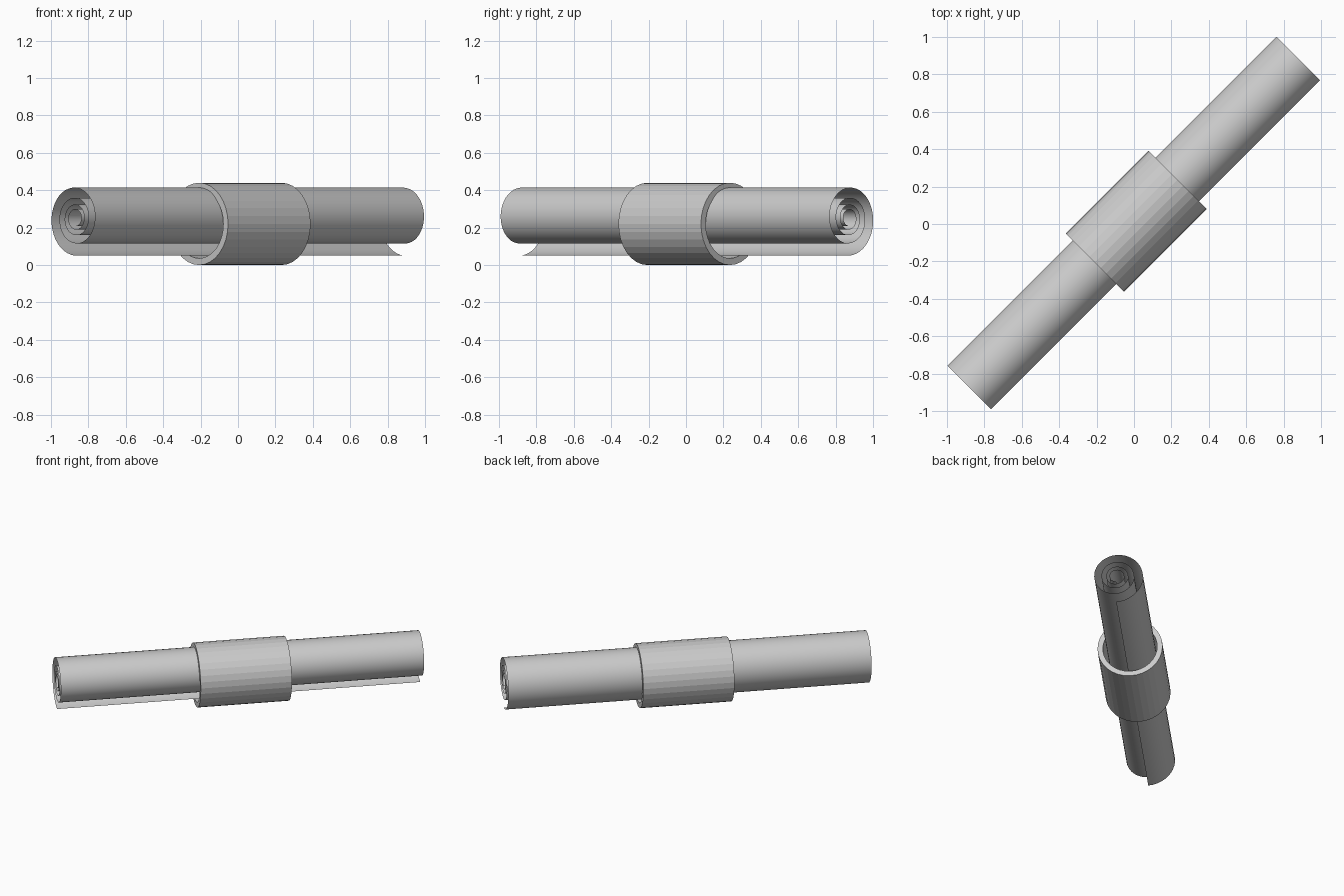
import bpy, math

if "Cube" in bpy.data.objects:
    bpy.data.objects.remove(bpy.data.objects["Cube"])

# single neutral grey for the whole model
grey = bpy.data.materials.new("paper grey")
grey.diffuse_color = (0.6, 0.6, 0.6, 1)
grey.use_nodes = True
grey.node_tree.nodes["Principled BSDF"].inputs["Base Color"].default_value = grey.diffuse_color


def sweep(name, loops, closed, smooth):
    """Skin consecutive point rows; rows run along x, turned 45 degrees about z."""
    n = len(loops[0])
    verts = [p for row in loops for p in row]
    faces = []
    pairs = len(loops) if closed else len(loops) - 1
    for a in range(pairs):
        b = (a + 1) % len(loops)
        for i in range(n - 1):
            faces.append((a * n + i, b * n + i, b * n + i + 1, a * n + i + 1))
    mesh = bpy.data.meshes.new(name)
    mesh.from_pydata(verts, [], faces)
    mesh.materials.append(grey)
    mesh.polygons.foreach_set("use_smooth", [smooth] * len(faces))
    mesh.update()
    ob = bpy.data.objects.new(name, mesh)
    ob.rotation_euler.z = math.radians(45)
    bpy.context.collection.objects.link(ob)
    return ob


# rolled sheet: thin spiral that tightens by a fixed ratio each turn,
# with its loose edge hanging at the bottom
TURNS, STEPS = 4, 40
rows = []
for i in range(TURNS * STEPS + 1):
    t = i / STEPS
    r = 0.2 * 0.67 ** t
    a = 2 * math.pi * t
    y, z = -0.012 + r * math.sin(a), 0.25 - r * math.cos(a)
    rows.append([(-1.241, y, z), (1.246, y, z)])
sweep("rolled_sheet", rows, False, True)

# band: faceted tube with wall thickness around the middle
OUT, INN, X0, X1, SIDES = 0.22, 0.184, -0.293, 0.331, 32
profile = [(X0, OUT), (X1, OUT), (X1, INN), (X0, INN), (X0, OUT)]
rows = []
for i in range(SIDES):
    a = 2 * math.pi * i / SIDES
    rows.append([(x, 0.002 + r * math.sin(a), 0.22 - r * math.cos(a))
                 for x, r in profile])
band = sweep("band", rows, True, False)

# weld the band's seam
import bmesh
bm = bmesh.new()
bm.from_mesh(band.data)
bmesh.ops.remove_doubles(bm, verts=bm.verts, dist=1e-5)
bmesh.ops.recalc_face_normals(bm, faces=bm.faces)
bm.to_mesh(band.data)
bm.free()

# sheet faces should point outward from the roll
sheet = bpy.data.objects["rolled_sheet"].data
p = sheet.polygons[0]
if p.normal.z > 0:
    sheet.flip_normals()
